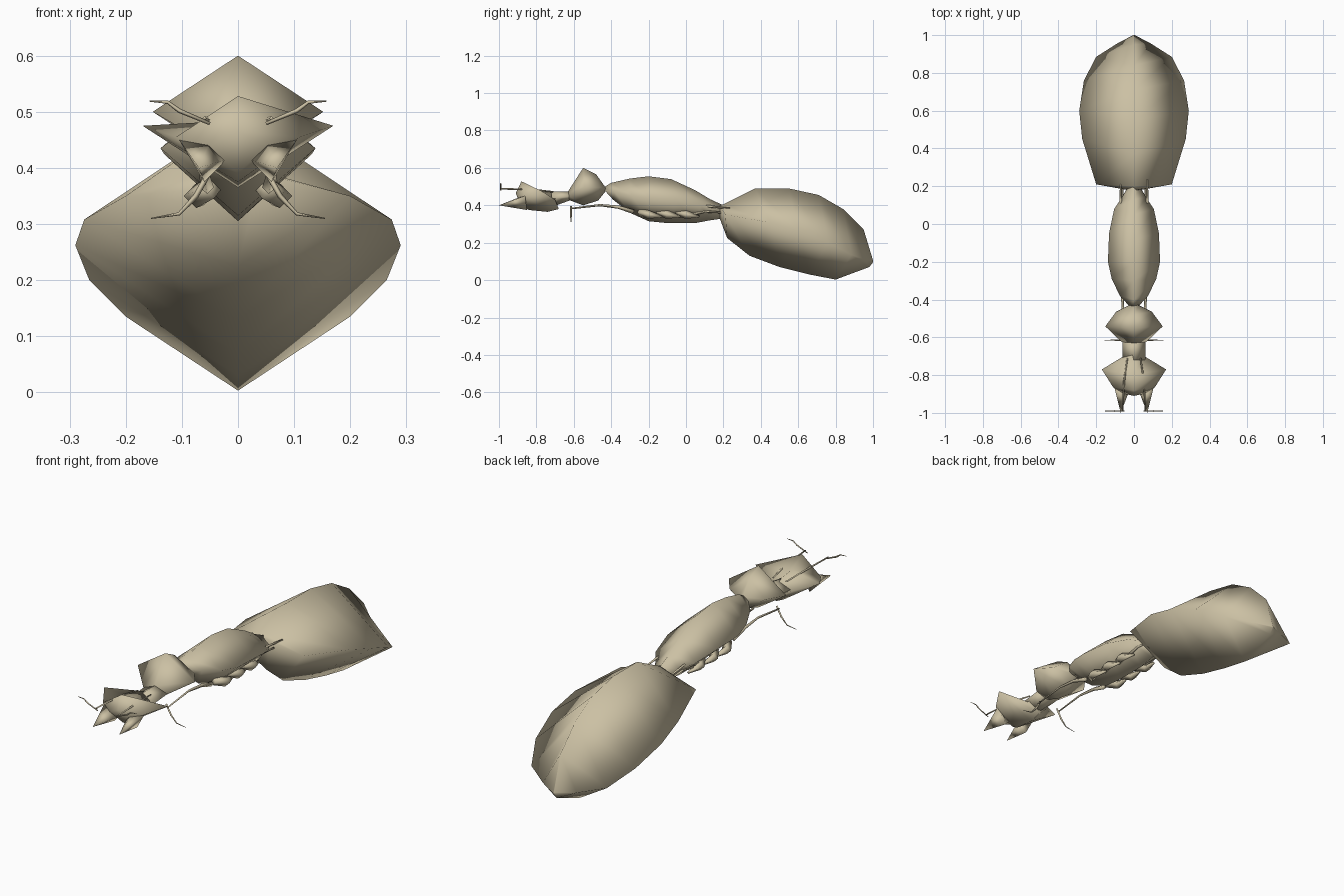
import bpy
from mathutils import Vector

tan = bpy.data.materials.new("tan")
tan.diffuse_color = (0.60, 0.53, 0.37, 1)


def make(name, verts, faces, mirror=False):
    me = bpy.data.meshes.new(name)
    me.from_pydata(verts, [], faces)
    me.materials.append(tan)
    me.polygons.foreach_set("use_smooth", [True] * len(me.polygons))
    ob = bpy.data.objects.new(name, me)
    bpy.context.collection.objects.link(ob)
    if mirror:
        ob.modifiers.new("mirror", 'MIRROR').use_mirror_merge = False
    return ob


def skin(n, count):
    """Quads between rings of four points, with closed ends."""
    faces = [(0, 1, 2, 3), tuple(4 * count - 1 - i for i in range(4))]
    for r in range(count - 1):
        for i in range(n):
            a, b = r * n + i, r * n + (i + 1) % n
            faces.append((a, a + n, b + n, b))
    return faces


def body(name, rings):
    """Loft of diamonds: (top y, z, side x, y, z, bottom y, z)."""
    verts = []
    for ty, tz, sx, sy, sz, by, bz in rings:
        verts += [(0, ty, tz), (sx, sy, sz), (0, by, bz), (-sx, sy, sz)]
    return make(name, verts, skin(4, len(rings)))


def limb(name, pts, radii):
    """Thin four-sided tube along a path, mirrored to both sides."""
    pts = [Vector(p) for p in pts]
    verts = []
    for i, p in enumerate(pts):
        d = (pts[min(i + 1, len(pts) - 1)] - pts[max(i - 1, 0)]).normalized()
        u = d.cross(Vector((0, 0, 1))).normalized()
        v = u.cross(d)
        r = radii[i]
        verts += [p + u * r, p + v * r, p - u * r, p - v * r]
    return make(name, verts, skin(4, len(pts)), True)


# Abdomen
body("abdomen", [
    (0.18, 0.40, 0.035, 0.18, 0.365, 0.18, 0.33),
    (0.20, 0.405, 0.20, 0.21, 0.35, 0.22, 0.225),
    (0.37, 0.49, 0.274, 0.45, 0.308, 0.34, 0.13),
    (0.55, 0.49, 0.29, 0.60, 0.262, 0.50, 0.07),
    (0.71, 0.455, 0.265, 0.76, 0.20, 0.66, 0.03),
    (0.84, 0.38, 0.20, 0.885, 0.135, 0.80, 0.003),
    (0.95, 0.27, 0.09, 0.955, 0.11, 0.98, 0.07),
    (1.0, 0.105, 0.004, 1.0, 0.10, 1.0, 0.095)])

# Rear thorax
body("rear_thorax", [
    (-0.45, 0.49, 0.02, -0.44, 0.485, -0.43, 0.475),
    (-0.40, 0.52, 0.075, -0.38, 0.47, -0.39, 0.43),
    (-0.30, 0.543, 0.118, -0.29, 0.45, -0.30, 0.36),
    (-0.20, 0.555, 0.138, -0.20, 0.435, -0.20, 0.315),
    (-0.08, 0.54, 0.132, -0.05, 0.425, -0.10, 0.305),
    (0.05, 0.48, 0.105, 0.08, 0.40, 0.05, 0.305),
    (0.13, 0.432, 0.065, 0.14, 0.38, 0.13, 0.32),
    (0.20, 0.40, 0.03, 0.20, 0.365, 0.20, 0.33)])

# Front thorax bulb
body("front_thorax", [
    (-0.63, 0.475, 0.065, -0.625, 0.45, -0.63, 0.43),
    (-0.55, 0.60, 0.152, -0.542, 0.50, -0.55, 0.40),
    (-0.48, 0.565, 0.095, -0.465, 0.495, -0.47, 0.425),
    (-0.43, 0.495, 0.025, -0.43, 0.485, -0.43, 0.475)])

# Neck
body("neck", [
    (-0.72, 0.475, 0.06, -0.72, 0.44, -0.72, 0.39),
    (-0.61, 0.475, 0.062, -0.61, 0.45, -0.61, 0.43)])

# Head with raised brow and side points
body("head", [
    (-0.91, 0.465, 0.05, -0.90, 0.44, -0.87, 0.39),
    (-0.88, 0.528, 0.11, -0.865, 0.455, -0.84, 0.375),
    (-0.80, 0.485, 0.17, -0.77, 0.475, -0.74, 0.365),
    (-0.69, 0.47, 0.055, -0.70, 0.43, -0.68, 0.38)])

# Mandibles
make("mandibles",
     [(0.02, -0.87, 0.415), (0.05, -0.88, 0.447), (0.105, -0.86, 0.45),
      (0.06, -0.85, 0.375), (0.07, -1.0, 0.40)],
     [(0, 1, 4), (1, 2, 4), (2, 3, 4), (3, 0, 4), (3, 2, 1, 0)], True)

# Antennae: forward stalk and outward tip
limb("antenna_stalks", [(0.035, -0.71, 0.472), (0.052, -0.83, 0.485), (0.06, -0.99, 0.488)],
     [0.004, 0.005, 0.004])
limb("antenna_tips", [(0.05, -0.99, 0.479), (0.105, -0.99, 0.502), (0.125, -0.99, 0.517),
                      (0.158, -0.99, 0.519)], [0.003, 0.004, 0.003, 0.001])

# Front legs
limb("front_legs", [(0.055, -0.28, 0.365), (0.06, -0.36, 0.39), (0.06, -0.46, 0.401),
                    (0.06, -0.62, 0.382)], [0.012, 0.009, 0.006, 0.004])
limb("front_feet", [(0.05, -0.615, 0.395), (0.075, -0.615, 0.35), (0.105, -0.615, 0.318),
                    (0.155, -0.615, 0.31)], [0.005, 0.005, 0.003, 0.001])

# Short folded middle and hind legs
for i, y in enumerate((-0.2, -0.1, 0.0)):
    limb("hip_%d" % (i + 1), [(0.045, y - 0.05, 0.365), (0.075, y, 0.35), (0.06, y + 0.07, 0.34)],
         [0.02, 0.022, 0.006])
limb("hind_legs_upper", [(0.06, 0.03, 0.39), (0.07, 0.12, 0.395), (0.07, 0.235, 0.383)],
     [0.008, 0.007, 0.004])
limb("hind_legs_lower", [(0.06, 0.02, 0.35), (0.06, 0.10, 0.368), (0.06, 0.20, 0.36)],
     [0.01, 0.007, 0.004])
